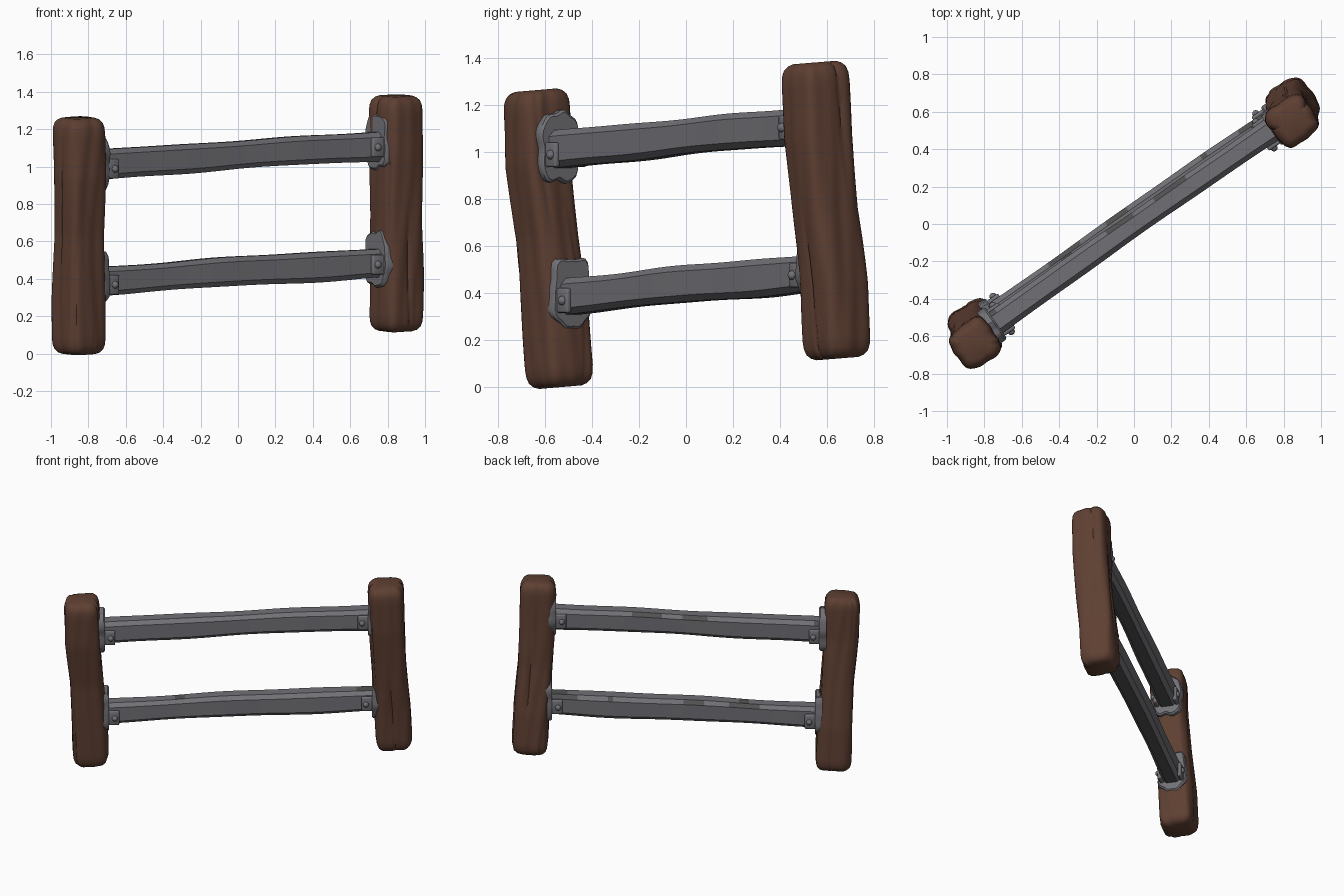
import bpy, bmesh, math
from math import sin, cos, pi, exp
from mathutils import Vector, Matrix

cube = bpy.data.objects.get("Cube")
if cube:
    bpy.data.objects.remove(cube, do_unlink=True)


def material(name, rgb):
    m = bpy.data.materials.new(name)
    m.use_nodes = True
    m.diffuse_color = (*rgb, 1)
    m.node_tree.nodes["Principled BSDF"].inputs["Base Color"].default_value = (*rgb, 1)
    return m


WOOD = material("brown wood", (0.112, 0.050, 0.032))
METAL = material("grey metal", (0.165, 0.165, 0.182))
DARK = material("dark worn metal", (0.082, 0.084, 0.082))

ANGLE = math.radians(35)
ALONG = Vector((cos(ANGLE), sin(ANGLE), 0))      # direction of the rails
ACROSS = Vector((-sin(ANGLE), cos(ANGLE), 0))    # towards the back of the fence
UP = Vector((0, 0, 1))


def finish(name, bm, mats, sharp=40):
    bmesh.ops.recalc_face_normals(bm, faces=bm.faces)
    mesh = bpy.data.meshes.new(name)
    bm.to_mesh(mesh)
    bm.free()
    for m in mats:
        mesh.materials.append(m)
    for p in mesh.polygons:
        p.use_smooth = True
    mesh.set_sharp_from_angle(angle=math.radians(sharp))
    ob = bpy.data.objects.new(name, mesh)
    bpy.context.collection.objects.link(ob)
    return ob


def loft(name, rings, mats, sharp=40):
    """Skin a list of closed rings and cap both ends."""
    bm = bmesh.new()
    rows = [[bm.verts.new(p) for p in ring] for ring in rings]
    n = len(rows[0])
    for a, b in zip(rows, rows[1:]):
        for i in range(n):
            j = (i + 1) % n
            bm.faces.new((a[i], a[j], b[j], b[i]))
    bm.faces.new(rows[0])
    bm.faces.new(rows[-1])
    return finish(name, bm, mats, sharp)


def smooth_mix(points, t):
    """Interpolate evenly spaced values with eased steps."""
    f = min(max(t, 0), 1) * (len(points) - 1)
    i = min(int(f), len(points) - 2)
    f -= i
    return points[i] + (points[i + 1] - points[i]) * f


def superellipse(th, power):
    c, s = cos(th), sin(th)
    r = (abs(c) ** power + abs(s) ** power) ** (-1 / power)
    return r * c, r * s


# Wooden posts: rounded square logs with a lean, worn ends and long cracks
END = [(0, .62), (.008, .78), (.025, .91), (.05, .975), (.085, 1)]


def post(name, x, z0, z1, ys, halves, seed):
    length = z1 - z0
    body = [(.085 + (length - .17) * i / 36, 1) for i in range(1, 36)]
    levels = END + body + [(length - h, s) for h, s in reversed(END)]
    lean = (ys[0] - ys[-1]) / length
    rings = []
    for h, scale in levels:
        t = h / length
        cy, half = smooth_mix(ys, t), smooth_mix(halves, t)
        ring = []
        for i in range(72):
            th = 2 * pi * i / 72
            a, b = superellipse(th, 4.2)
            r = half * scale
            r += .003 * sin(3 * th + 5 * t + seed) + .002 * sin(9 * th + 4 * sin(3 * t + seed))
            for k in range(7):               # cracks wander along the grain
                mid = (k * .9 + seed + .1 * sin(5 * t + k)) % (2 * pi)
                d = (th - mid + pi) % (2 * pi) - pi
                r -= .009 * max(0, sin(4 * t + k * 1.7 + seed)) * exp(-(d / .07) ** 2)
            p = ALONG * (a * r) + ACROSS * (b * r)
            ring.append(Vector((x, cy, z0 + h)) + p + UP * (p.y * lean))
        rings.append(ring)
    loft(name, rings, [WOOD], 50)


post("right_post", -.85, .0, 1.262, [-.535, -.552, -.585, -.63, -.642],
     [.121, .121, .111, .117, .119], .4)
post("left_post", .845, .122, 1.38, [.65, .63, .59, .56, .548],
     [.121, .121, .116, .121, .121], 2.1)


# Metal rails: chamfered bars, slightly warped, with worn dark patches
def rail(name, start, end, seed):
    w, h, c = .064, .077, .026
    section = [(-w, -h + c), (-w, 0), (-w, h - c), (-w + c, h), (0, h), (w - c, h),
               (w, h - c), (w, 0), (w, -h + c), (w - c, -h), (-w + c, -h)]
    rings = []
    for i in range(61):
        t = i / 60
        swell = 1 + .04 * sin(7 * t + seed) + .02 * sin(19 * t + seed * 2)
        bow = ACROSS * (.007 * sin(pi * t)) + UP * (.006 * sin(pi * t) + .003 * sin(11 * t + seed))
        base = start.lerp(end, t) + bow
        rings.append([base + ACROSS * (a * swell) + UP * (b * swell) for a, b in section])
    ob = loft(name, rings, [METAL, DARK], 35)
    for p in ob.data.polygons:
        t = (p.center - start).dot(ALONG) / (end - start).dot(ALONG)
        side = p.normal.dot(ACROSS)
        worn = sin(13 * t + seed) + .7 * sin(29 * t + 2 * seed)
        if p.normal.z < -.9:
            p.material_index = 1
        elif p.normal.z > .3 and side > -.2 and worn > (.55 if side > .3 else 1.1):
            p.material_index = 1


# Brackets: wavy plate on the post, cheek tabs on the rail, bolt heads
def plate(name, centre, out, seed):
    rings = []
    for depth, scale in ((-.03, 1), (.012, 1), (.022, .93)):
        ring = []
        for i in range(40):
            th = 2 * pi * i / 40
            a, b = superellipse(th, 3.5)
            r = scale * (1 + .05 * sin(5 * th + seed) + .03 * sin(9 * th + 2 * seed))
            ring.append(centre + out * depth + ACROSS * (a * .098 * r) + UP * (b * .148 * r))
        rings.append(ring)
    loft(name, rings, [METAL], 40)


def frame(centre, out):
    rot = Matrix((out, UP.cross(out), UP)).transposed().to_4x4()
    return Matrix.Translation(centre) @ rot


def tab(name, centre, out, size):
    bm = bmesh.new()
    bmesh.ops.create_cube(bm, size=1)
    bmesh.ops.scale(bm, vec=size, verts=bm.verts)
    bmesh.ops.bevel(bm, geom=bm.edges[:], offset=.009, segments=2, affect='EDGES', profile=.5)
    bmesh.ops.transform(bm, matrix=frame(centre, out), verts=bm.verts)
    finish(name, bm, [METAL], 50)


def bolt(name, centre, out):
    bm = bmesh.new()
    bmesh.ops.create_uvsphere(bm, u_segments=12, v_segments=8, radius=.02)
    bmesh.ops.transform(bm, matrix=frame(centre, out), verts=bm.verts)
    finish(name, bm, [METAL], 60)


def bracket(name, post_point, out, seed):
    plate(name + "_plate", post_point + out * .115 + UP * .02, out, seed)
    for side, word in ((-1, "front"), (1, "back")):
        spot = post_point + out * .165 + ACROSS * (side * .07) - UP * .012
        tab(f"{name}_{word}_tab", spot, out, Vector((.085, .028, .105)))
        bolt(f"{name}_{word}_bolt", spot + ACROSS * (side * .014) + out * .012, out)


# Upper and lower rails with a bracket at each end
for label, a, b, seed in (
        ("upper", Vector((-.85, -.607, 1.0)), Vector((.845, .578, 1.115)), .6),
        ("lower", Vector((-.85, -.558, .38)), Vector((.845, .622, .488)), 3.0)):
    rail(label + "_rail", a, b, seed)
    bracket(label + "_right_bracket", a, ALONG, seed)
    bracket(label + "_left_bracket", b, -ALONG, seed + 1.3)
